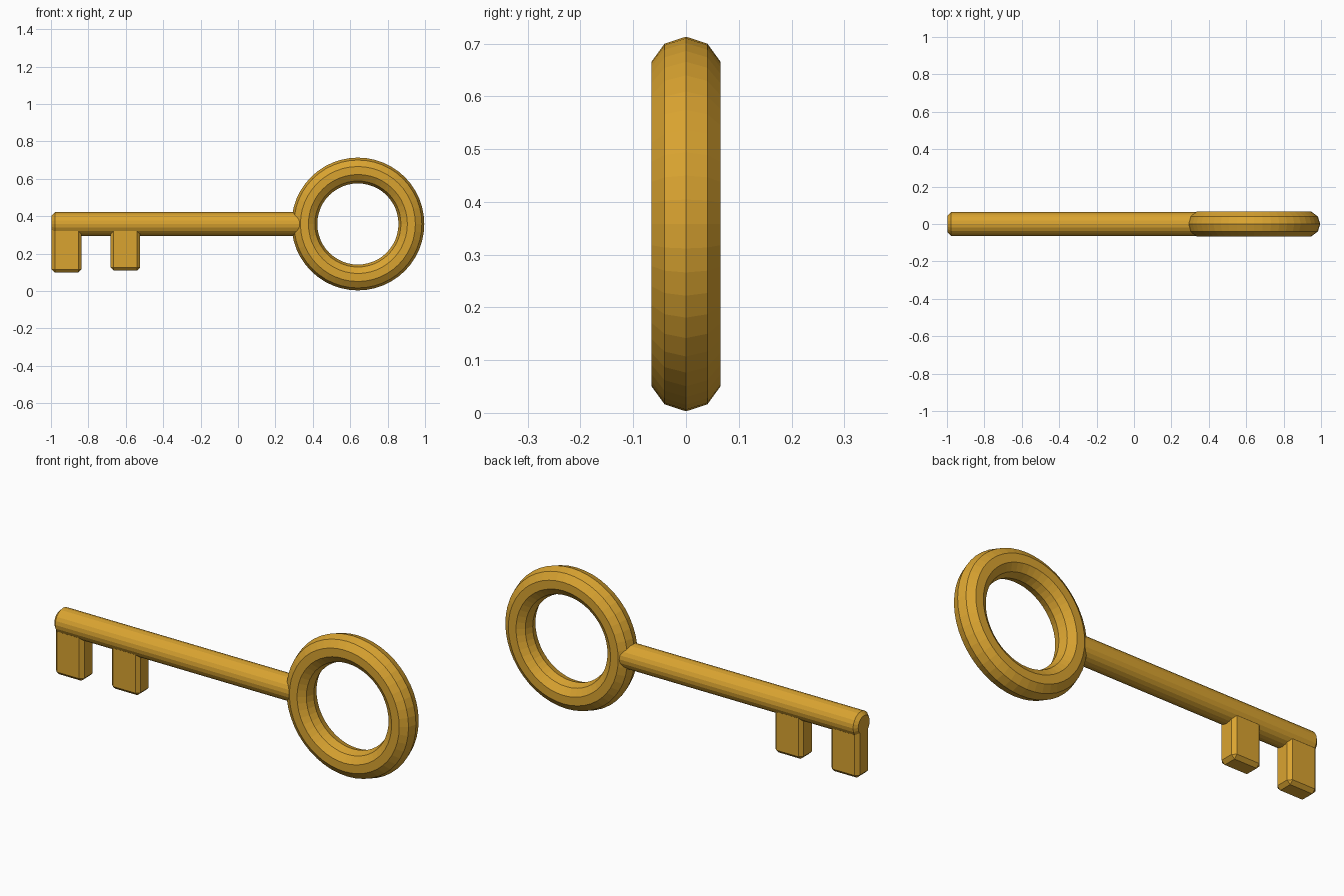
import bpy
from math import pi

if "Cube" in bpy.data.objects:
    bpy.data.objects.remove(bpy.data.objects["Cube"])

Z = 0.358  # height of the key's axis

brass = bpy.data.materials.new("brass")
brass.diffuse_color = (0.70, 0.37, 0.03, 1)
brass.use_nodes = True
brass.node_tree.nodes["Principled BSDF"].inputs["Base Color"].default_value = brass.diffuse_color


def finish(name, bevel=0):
    ob = bpy.context.object
    ob.name = name
    ob.data.materials.append(brass)
    if bevel:
        mod = ob.modifiers.new("bevel", 'BEVEL')
        mod.width = bevel
        mod.segments = 1
        mod.limit_method = 'ANGLE'
        mod.angle_limit = pi / 4
    return ob


# ring handle
bpy.ops.mesh.primitive_torus_add(major_segments=48, minor_segments=10,
                                 major_radius=0.286, minor_radius=0.069,
                                 location=(0.641, 0, Z), rotation=(pi / 2, 0, 0))
finish("ring_handle")

# round shank, ending inside the ring
x0, x1 = -0.996, 0.37
bpy.ops.mesh.primitive_cylinder_add(vertices=20, radius=0.063, depth=x1 - x0,
                                    location=((x0 + x1) / 2, 0, Z),
                                    rotation=(0, pi / 2, 0))
finish("shank", 0.017)

# two teeth hanging under the tip
for name, xa, xb, bottom in (("tip_tooth", -0.996, -0.837, 0.098),
                             ("inner_tooth", -0.682, -0.523, 0.109)):
    top = 0.375
    bpy.ops.mesh.primitive_cube_add(size=1, location=((xa + xb) / 2, 0, (bottom + top) / 2))
    tooth = bpy.context.object
    tooth.scale = (xb - xa, 0.1, top - bottom)
    bpy.ops.object.transform_apply(location=False, rotation=False, scale=True)
    finish(name, 0.017)
